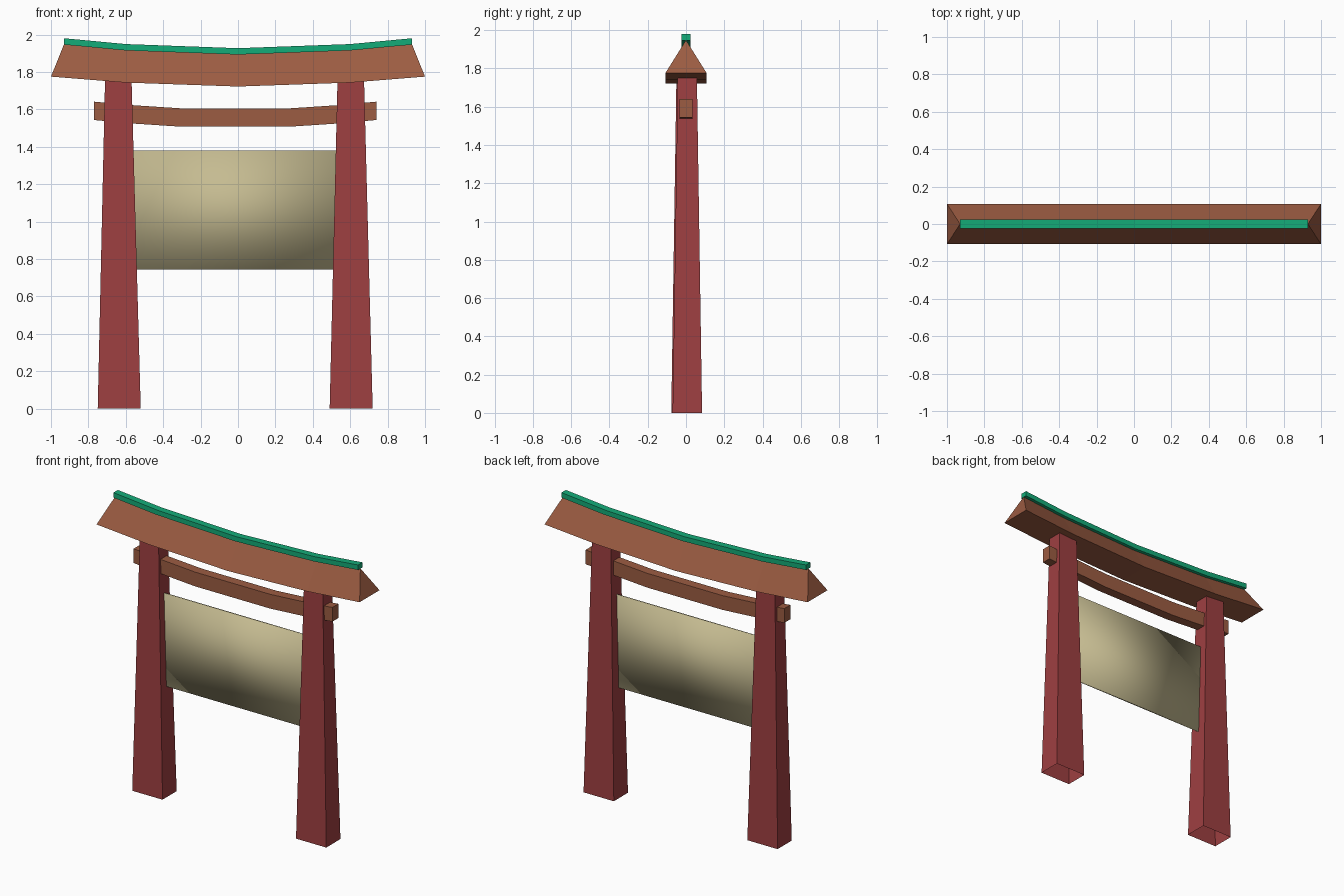
import bpy, bmesh

if "Cube" in bpy.data.objects:
    bpy.data.objects.remove(bpy.data.objects["Cube"])


def material(name, rgb):
    """Flat colour from sRGB 0-255 values."""
    m = bpy.data.materials.new(name)
    lin = [((c / 255 + 0.055) / 1.055) ** 2.4 for c in rgb]
    m.diffuse_color = (*lin, 1)
    m.use_nodes = True
    m.node_tree.nodes["Principled BSDF"].inputs["Base Color"].default_value = m.diffuse_color
    return m


red = material("red paint", (158, 63, 65))
brown = material("brown wood", (156, 92, 66))
green = material("green trim", (20, 172, 120))
cloth = material("tan cloth", (197, 187, 145))


def loft(name, sections, mat, cap_start=True, cap_end=True):
    """Skin a run of equal-sized point loops into one solid."""
    bm = bmesh.new()
    rings = [[bm.verts.new(p) for p in s] for s in sections]
    for a, b in zip(rings, rings[1:]):
        n = len(a)
        for i in range(n):
            j = (i + 1) % n
            bm.faces.new((a[i], a[j], b[j], b[i]))
    if cap_start:
        bm.faces.new(rings[0])
    if cap_end:
        bm.faces.new(rings[-1])
    bmesh.ops.recalc_face_normals(bm, faces=bm.faces[:])
    me = bpy.data.meshes.new(name)
    bm.to_mesh(me)
    bm.free()
    me.materials.append(mat)
    ob = bpy.data.objects.new(name, me)
    bpy.context.collection.objects.link(ob)
    return ob


def rect_xy(cx, cy, hx, hy, z):
    return [(cx + a * hx, cy + b * hy, z) for a, b in ((-1, -1), (1, -1), (1, 1), (-1, 1))]


def rect_yz(x, hy, z0, z1):
    return [(x, -hy, z0), (x, hy, z0), (x, hy, z1), (x, -hy, z1)]


# Tapered square posts, open underneath
for name, x0, x1, cy in (("left_post", -0.635, -0.64, 0.0), ("right_post", 0.605, 0.603, 0.007)):
    loft(name, [rect_xy(x0, cy, 0.115, 0.077, 0), rect_xy(x1, cy, 0.071, 0.05, 1.755)],
         red, cap_start=False)

# Upswept triangular roof: (eave x, ridge x, eave z, ridge z)
roof = ((-1, -0.93, 1.775, 1.948), (-0.6, -0.6, 1.743, 1.917), (0, 0, 1.722, 1.895),
        (0.6, 0.6, 1.743, 1.917), (1, 0.93, 1.775, 1.948))
loft("roof", [[(e, -0.108, ez), (e, 0.108, ez), (r, 0, rz)] for e, r, ez, rz in roof], brown)

# Ridge cap follows the roof line
loft("ridge_cap", [rect_yz(r, 0.024, rz - 0.002, rz + 0.032) for _, r, _, rz in roof], green)

# Bent tie beam through the posts
beam = ((-0.77, 1.543), (-0.56, 1.524), (-0.3, 1.507), (0.27, 1.507), (0.53, 1.524), (0.74, 1.543))
loft("tie_beam", [rect_yz(x, 0.033, z, z + 0.098) for x, z in beam], brown)

# Thin hanging panel, smooth shaded all over
panel = loft("hanging_panel", [rect_xy(-0.015, 0, 0.565, 0.005, z) for z in (0.745, 1.38)], cloth)
for p in panel.data.polygons:
    p.use_smooth = True
